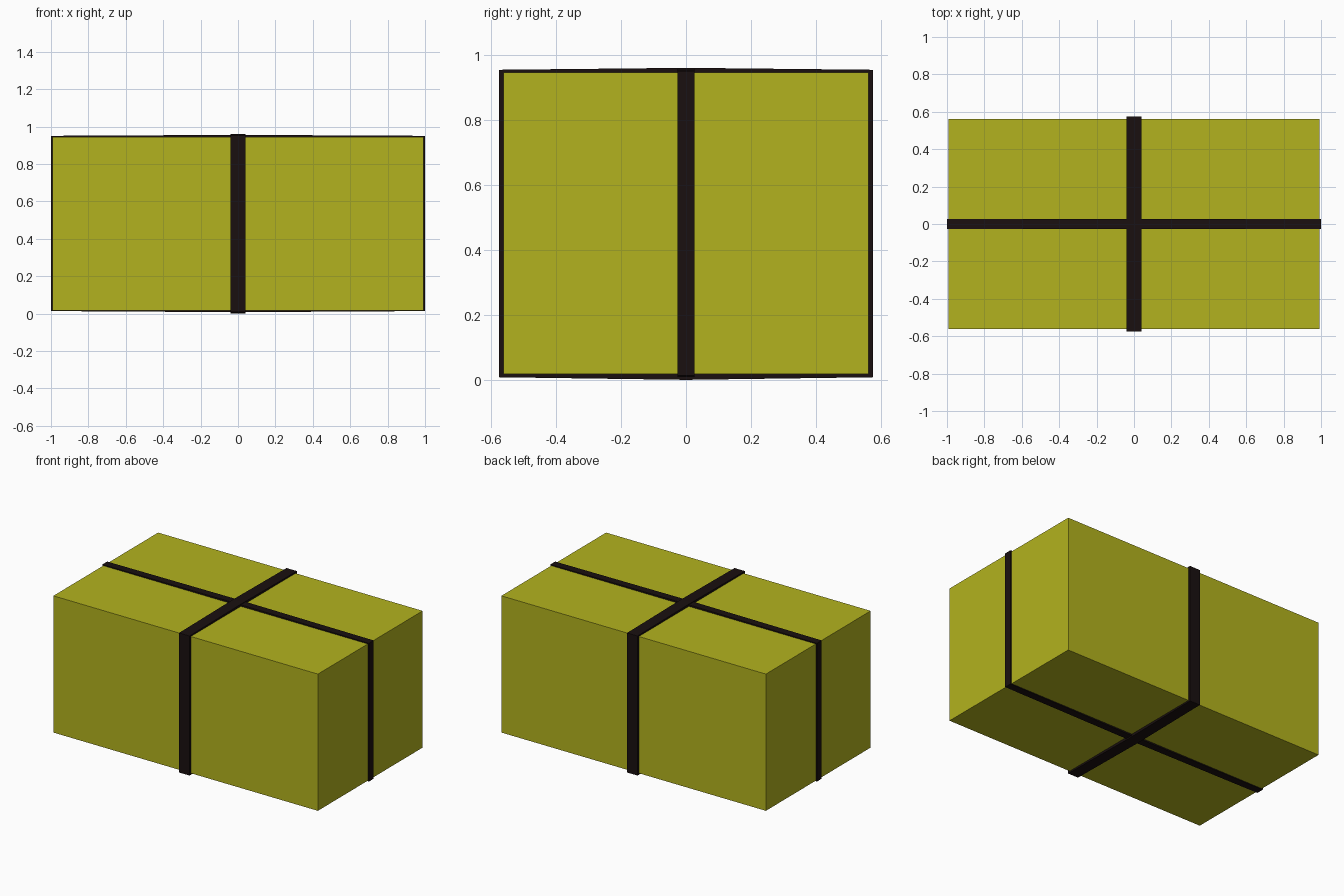
import bpy, bmesh

if "Cube" in bpy.data.objects:
    bpy.data.objects.remove(bpy.data.objects["Cube"])

BOTTOM, TOP = 0.018, 0.945
HALF_X, HALF_Y = 0.992, 0.561


def material(name, rgb):
    mat = bpy.data.materials.new(name)
    mat.diffuse_color = (*rgb, 1)
    mat.use_nodes = True
    mat.node_tree.nodes["Principled BSDF"].inputs["Base Color"].default_value = mat.diffuse_color
    return mat


def finish(name, bm, mat):
    bmesh.ops.recalc_face_normals(bm, faces=bm.faces)
    mesh = bpy.data.meshes.new(name)
    bm.to_mesh(mesh)
    bm.free()
    mesh.materials.append(mat)
    obj = bpy.data.objects.new(name, mesh)
    bpy.context.collection.objects.link(obj)


def band(name, along, inner, outer, half_width, z_edge, z_mid, mat):
    """Closed strap around the box, bowing slightly at its top and bottom centre."""
    lo, hi = z_edge
    lo_mid, hi_mid = z_mid
    outside = [(-outer, lo), (0, lo_mid), (outer, lo),
               (outer, hi), (0, hi_mid), (-outer, hi)]
    inside = [(-inner, BOTTOM), (0, BOTTOM), (inner, BOTTOM),
              (inner, TOP), (0, TOP), (-inner, TOP)]
    bm = bmesh.new()

    def ring(points, side):
        return [bm.verts.new((u, side, z) if along == 'X' else (side, u, z))
                for u, z in points]

    rings = [ring(outside, -half_width), ring(outside, half_width),
             ring(inside, half_width), ring(inside, -half_width)]
    for a, b in zip(rings, rings[1:] + rings[:1]):
        for i in range(6):
            j = (i + 1) % 6
            bm.faces.new((a[i], a[j], b[j], b[i]))
    finish(name, bm, mat)


paper = material("yellow_paper", (0.45, 0.45, 0.013))
ribbon = material("dark_ribbon", (0.01, 0.005, 0.005))

# Wrapped box
bm = bmesh.new()
bmesh.ops.create_cube(bm, size=1)
for v in bm.verts:
    v.co.x *= 2 * HALF_X
    v.co.y *= 2 * HALF_Y
    v.co.z = TOP if v.co.z > 0 else BOTTOM
finish("box", bm, paper)

# Wide ribbon across the short way, narrow ribbon along the length
band("wide_ribbon", 'Y', HALF_Y, 0.576, 0.039, (0.008, 0.954), (0.0, 0.96), ribbon)
band("narrow_ribbon", 'X', HALF_X, 1.0, 0.026, (0.014, 0.951), (0.008, 0.956), ribbon)
